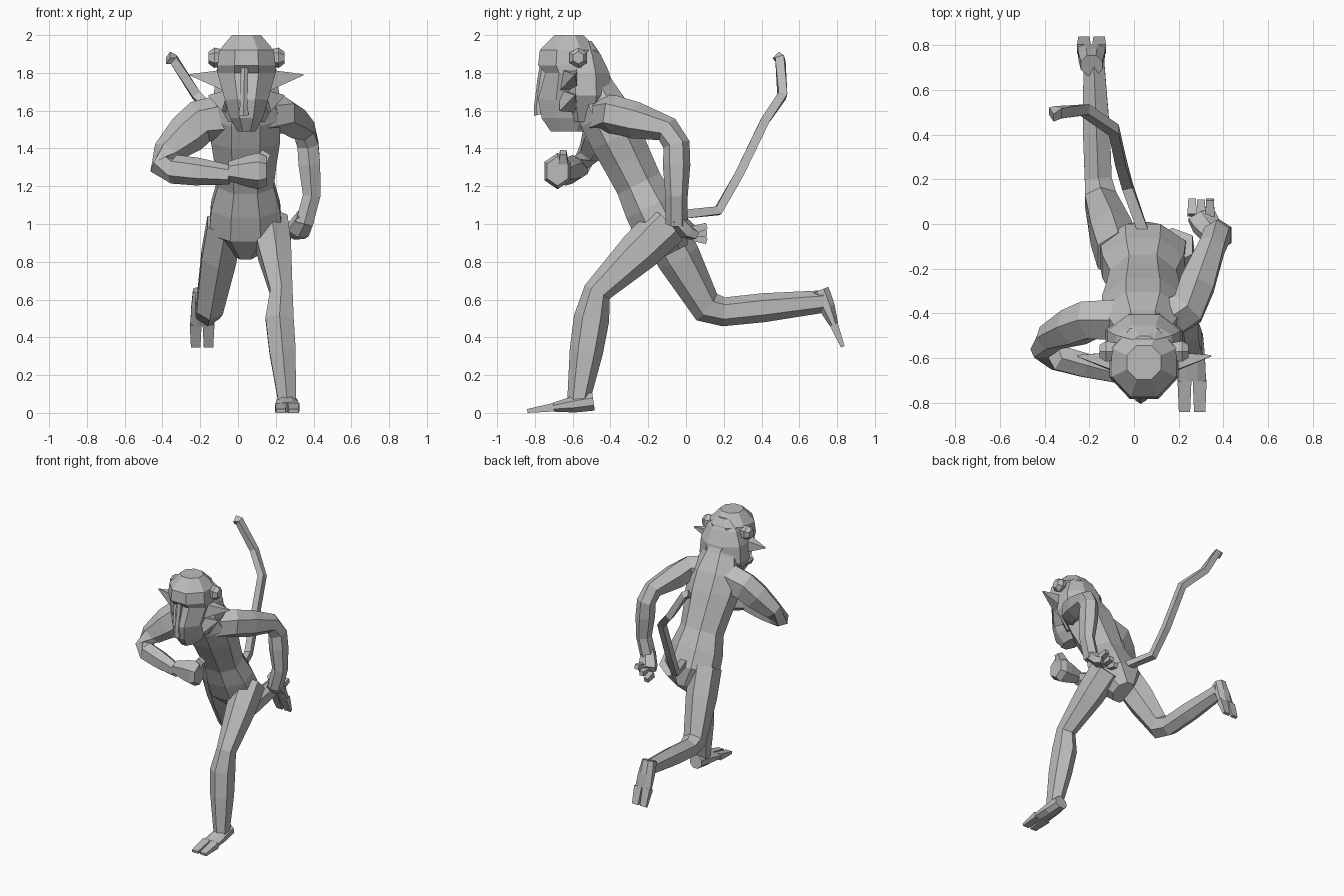
import bpy, bmesh, math
from mathutils import Vector

cube = bpy.data.objects.get("Cube")
if cube:
    bpy.data.objects.remove(cube, do_unlink=True)

grey = bpy.data.materials.new("plain grey")
grey.use_nodes = True
grey.diffuse_color = (.5, .5, .5, 1)
grey.node_tree.nodes["Principled BSDF"].inputs["Base Color"].default_value = grey.diffuse_color

ACROSS, ALONG, UP = Vector((1, 0, 0)), Vector((0, 1, 0)), Vector((0, 0, 1))


def loft(name, rings, sides=6, reference=ACROSS, axis=None):
    """Skin faceted rings, each given as (centre, half width, half depth)."""
    bm = bmesh.new()
    centres = [Vector(ring[0]) for ring in rings]
    last = len(rings) - 1
    grow = 1 / math.sqrt(math.cos(math.pi / sides))
    loops = []
    for i, (centre, (place, width, depth)) in enumerate(zip(centres, rings)):
        ahead = (centres[min(i + 1, last)] - centre).normalized()
        behind = (centre - centres[max(i - 1, 0)]).normalized()
        tangent = axis or (ahead + behind).normalized()
        sideways = (reference - tangent * reference.dot(tangent)).normalized()
        normal = tangent.cross(sideways)
        loop = []
        for k in range(sides):
            angle = math.tau * (k + .5) / sides
            offset = sideways * math.cos(angle) * width + normal * math.sin(angle) * depth
            loop.append(bm.verts.new(centre + offset * grow))
        loops.append(loop)
    for lower, upper in zip(loops, loops[1:]):
        for k in range(sides):
            following = (k + 1) % sides
            bm.faces.new((lower[k], lower[following], upper[following], upper[k]))
    bm.faces.new(loops[0])
    bm.faces.new(loops[-1])
    bmesh.ops.recalc_face_normals(bm, faces=bm.faces)
    mesh = bpy.data.meshes.new(name)
    bm.to_mesh(mesh)
    bm.free()
    mesh.materials.append(grey)
    part = bpy.data.objects.new(name, mesh)
    bpy.context.collection.objects.link(part)


def limb(name, joints, bulge=1.1, reference=ACROSS, flatness=1.1):
    """Tapered limb through (x, y, z, radius) joints, with a muscle ring in each long bone."""
    joints = [Vector(joint) for joint in joints]
    stations = [joints[0]]
    for start, end in zip(joints, joints[1:]):
        if (end - start).length > .2:
            muscle = start.lerp(end, .4)
            muscle.w *= bulge
            stations.append(muscle)
        stations.append(end)
    rings = [(station.xyz, station.w, station.w * flatness) for station in stations]
    loft(name, rings, reference=reference)


def level_loft(name, centre, profile):
    """Upright part from (height, half width, half depth) levels."""
    rings = [(centre + UP * height, width, depth) for height, width, depth in profile]
    loft(name, rings, sides=8, axis=UP)


def spike(name, start, end, thick, tip, reference=ACROSS):
    """Four-sided taper used for tufts, toes and fingers."""
    loft(name, [(start, *thick), (end, *tip)], sides=4, reference=reference)


def foot(name, heel, toe):
    """Wedge from heel to ball, then two separated toe groups."""
    heel, toe = Vector(heel), Vector(toe)
    arch, ball = heel.lerp(toe, .3), heel.lerp(toe, .6)
    loft(name, [(heel, .05, .05), (arch, .06, .045), (ball, .065, .025)], sides=8)
    for label, shift in (("inner", -ACROSS), ("outer", ACROSS)):
        shift = shift * .034
        spike(f"{name}_{label}_toes", ball + shift, toe + shift, (.037, .027), (.03, .012))


# Torso: evenly spaced rings on a straight, leaning spine
crotch, nape = Vector((.04, -.07, .85)), Vector((.04, -.55, 1.82))
girths = (.07, .2, .19, .155, .17, .19, .19, .14, .12)
torso_rings = []
for step, girth in enumerate(girths):
    centre = crotch.lerp(nape, step / (len(girths) - 1))
    torso_rings.append((centre, girth, .06 + girth * .45))
loft("torso", torso_rings, sides=8)

# Head with an overhanging brow, and the mane behind the face
head_centre = Vector((.045, -.62, 0))
level_loft("head", head_centre, (
    (1.49, .05, .1),
    (1.56, .09, .15),
    (1.66, .12, .17),
    (1.8, .16, .13),
    (1.84, .16, .17),
    (1.92, .15, .16),
    (2, .08, .08),
))
level_loft("mane", head_centre + ALONG * .09, (
    (1.54, .1, .1),
    (1.68, .18, .14),
    (1.8, .17, .13),
    (1.9, .13, .08),
    (1.97, .05, .03),
))
limb("nose_ridge", [(.035, -.75, 1.84, .02), (.03, -.78, 1.63, .02), (.03, -.77, 1.58, .03)])

# Ears and pointed cheek tufts, mirrored about the head
for label, outward in (("right", -ACROSS), ("left", ACROSS)):
    ear_root = head_centre + ALONG * .05 + UP * 1.88
    ear_rings = [(ear_root + outward * reach, size, size)
                 for reach, size in ((.12, .04), (.17, .05), (.2, .03))]
    loft(f"{label}_ear", ear_rings, reference=ALONG)
    for level, height, reach in (("upper", 1.76, .3), ("lower", 1.65, .2)):
        root = head_centre + UP * height + outward * .1
        point = head_centre + UP * (height + .03) + outward * reach + ALONG * .03
        spike(f"{label}_{level}_tuft", root, point, (.06, .07), (.004, .004), ALONG)

# Legs: left planted forward, right kicked back
limb("left_leg", [(.17, -.1, 1, .1), (.23, -.47, .64, .063), (.22, -.5, .5, .08),
                  (.26, -.57, .06, .05)])
foot("left_foot", heel=(.26, -.49, .06), toe=(.26, -.84, .01))
limb("right_leg", [(-.07, -.14, 1, .1), (-.15, .11, .56, .075), (-.16, .2, .535, .065),
                   (-.18, .73, .59, .05)])
foot("right_foot", heel=(-.19, .71, .65), toe=(-.19, .83, .35))

# Left arm swung back, with an open hand
limb("left_arm", [(.08, -.46, 1.57, .1), (.24, -.38, 1.58, .085), (.35, -.1, 1.5, .06),
                  (.37, -.05, 1.42, .06), (.39, -.05, 1.15, .05), (.35, -.05, 1, .05)])
knuckles = Vector((.3, .04, .95))
loft("left_palm", [((.36, -.06, 1.04), .05, .04), ((.32, 0, .97), .065, .045), (knuckles, .065, .035)])
for label, offset in (("inner", -1), ("middle", 0), ("outer", 1)):
    start = knuckles + (ACROSS * .04 + UP * .02) * offset
    end = start + ALONG * .07 + UP * .02 * offset
    spike(f"left_{label}_finger", start, end, (.025, .025), (.02, .02))

# Right arm folded across the chest, with a fist
limb("right_arm", [(-.03, -.43, 1.57, .1), (-.2, -.43, 1.54, .09), (-.375, -.51, 1.38, .06),
                   (-.4, -.56, 1.31, .055), (-.34, -.6, 1.29, .06), (-.04, -.68, 1.26, .04)],
     reference=ALONG, flatness=1.2)
fist = Vector((.05, -.68, 1.28))
fist_rings = [(fist + ACROSS * reach, size, size * 1.2)
              for reach, size in ((-.1, .04), (0, .065), (.06, .075), (.1, .06))]
loft("right_fist", fist_rings, reference=ALONG)
thumb_root = fist + ACROSS * .04 + ALONG * .03
spike("right_thumb", thumb_root, thumb_root + ACROSS * .06 + UP * .1, (.05, .04), (.03, .02))

# Tail rising in straight segments
tail_path = [(.04, -.03, 1.05), (-.03, .17, 1.07), (-.06, .28, 1.26), (-.09, .42, 1.55),
             (-.22, .51, 1.68), (-.34, .5, 1.87), (-.37, .49, 1.88)]
loft("tail", [(point, .028, .028) for point in tail_path], sides=4)
